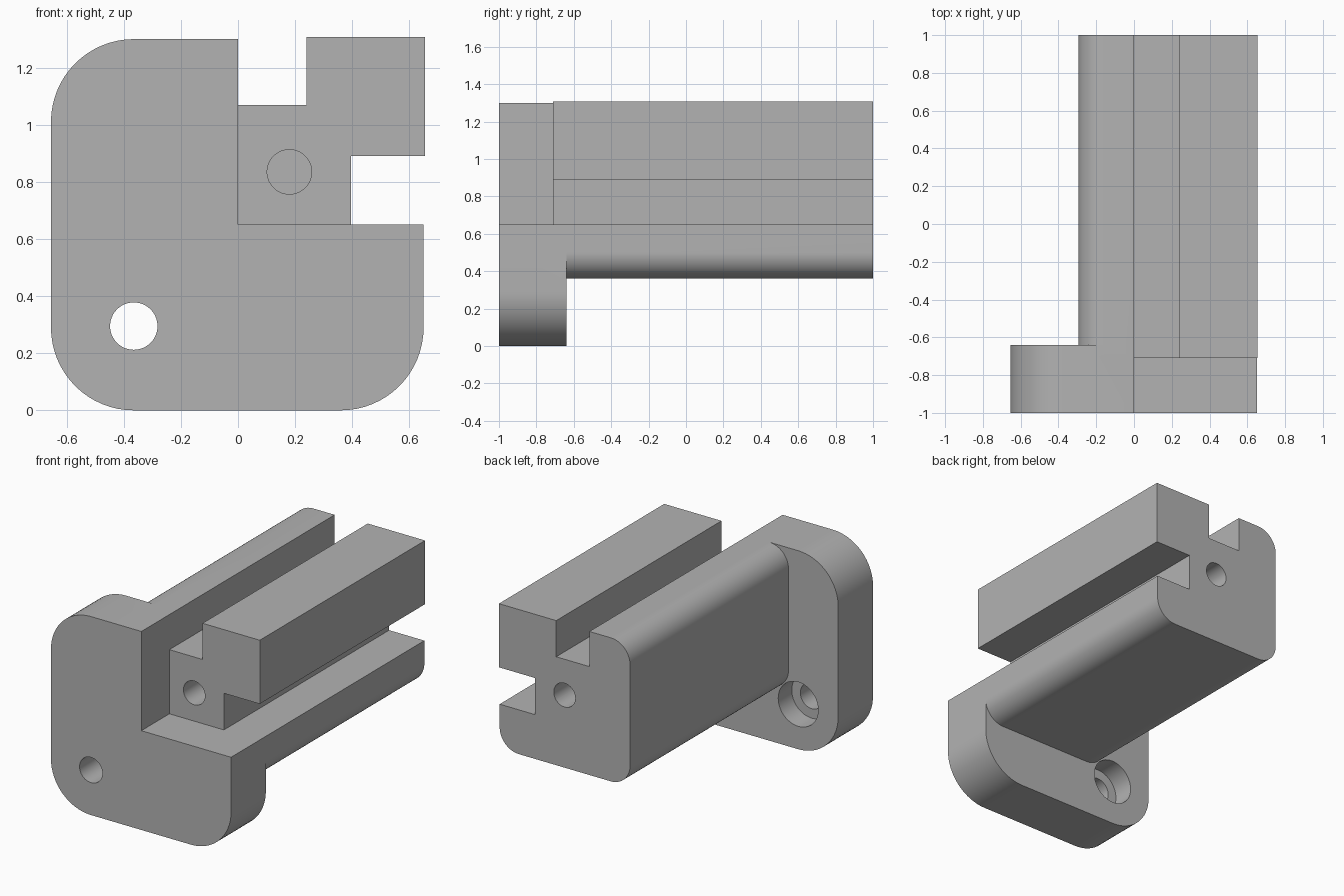
import bpy, bmesh, math

cube = bpy.data.objects.get("Cube")
if cube:
    bpy.data.objects.remove(cube, do_unlink=True)

grey = bpy.data.materials.new("plain grey")
grey.use_nodes = True
colour = (0.45, 0.45, 0.45, 1)
grey.diffuse_color = colour
grey.node_tree.nodes["Principled BSDF"].inputs["Base Color"].default_value = colour


def rounded(corners, steps=16):
    """Outline from (x, z, radius) square corners, with arcs where radius > 0."""
    points = []
    for i, (x, z, r) in enumerate(corners):
        if not r:
            points.append((x, z))
            continue
        px, pz, _ = corners[i - 1]
        nx, nz, _ = corners[(i + 1) % len(corners)]
        lp, ln = math.hypot(px - x, pz - z), math.hypot(nx - x, nz - z)
        a = ((px - x) / lp * r, (pz - z) / lp * r)
        b = ((nx - x) / ln * r, (nz - z) / ln * r)
        for k in range(steps + 1):
            t = math.pi / 2 * k / steps
            u, v = 1 - math.sin(t), 1 - math.cos(t)
            points.append((x + a[0] * u + b[0] * v, z + a[1] * u + b[1] * v))
    return points


def circle(x, z, r, n=48):
    return [(x + r * math.cos(math.tau * i / n), z + r * math.sin(math.tau * i / n))
            for i in range(n)]


def extrude(name, outline, y0, y1):
    bm = bmesh.new()
    face = bm.faces.new([bm.verts.new((x, y0, z)) for x, z in outline])
    out = bmesh.ops.extrude_face_region(bm, geom=[face])["geom"]
    moved = [v for v in out if isinstance(v, bmesh.types.BMVert)]
    bmesh.ops.translate(bm, verts=moved, vec=(0, y1 - y0, 0))
    bmesh.ops.recalc_face_normals(bm, faces=bm.faces)
    mesh = bpy.data.meshes.new(name)
    bm.to_mesh(mesh)
    bm.free()
    mesh.materials.append(grey)
    obj = bpy.data.objects.new(name, mesh)
    bpy.context.collection.objects.link(obj)
    return obj


def combine(target, tool, operation):
    mod = target.modifiers.new(operation.title(), 'BOOLEAN')
    mod.operation, mod.object, mod.solver = operation, tool, 'EXACT'
    bpy.context.view_layer.objects.active = target
    bpy.ops.object.modifier_apply(modifier=mod.name)
    bpy.data.objects.remove(tool, do_unlink=True)


# Mounting flange with the upper right quarter left open
R = 0.29
bracket = extrude("slotted_bracket", rounded([
    (-0.655, 0, R), (0.65, 0, R), (0.65, 0.65, 0), (0, 0.65, 0),
    (0, 1.3, 0), (-0.655, 1.3, R)]), -1, -0.64)

# Long bar with one slot in the top and one in the side
r = 0.14
bar = extrude("bar", rounded([
    (-0.295, 0.36, r), (0.65, 0.36, r), (0.65, 0.65, 0), (0.395, 0.65, 0),
    (0.395, 0.89, 0), (0.655, 0.89, 0), (0.655, 1.307, 0), (0.24, 1.307, 0),
    (0.24, 1.07, 0), (0, 1.07, 0), (0, 1.3, 0), (-0.295, 1.3, r)]), -0.71, 1)
combine(bracket, bar, 'UNION')

# Counterbored flange hole, and blind holes in both bar ends
for name, x, z, radius, y0, y1 in [
        ("screw_hole", -0.365, 0.295, 0.083, -1.1, -0.7),
        ("counterbore", -0.365, 0.295, 0.145, -0.78, -0.6),
        ("front_hole", 0.18, 0.835, 0.078, -0.8, -0.25),
        ("back_hole", 0.18, 0.835, 0.078, 0.5, 1.1)]:
    combine(bracket, extrude(name, circle(x, z, radius), y0, y1), 'DIFFERENCE')

# Smooth the arcs and keep the edges crisp
bpy.ops.object.select_all(action='DESELECT')
bracket.select_set(True)
bpy.context.view_layer.objects.active = bracket
bpy.ops.object.shade_smooth_by_angle(angle=math.radians(30))
